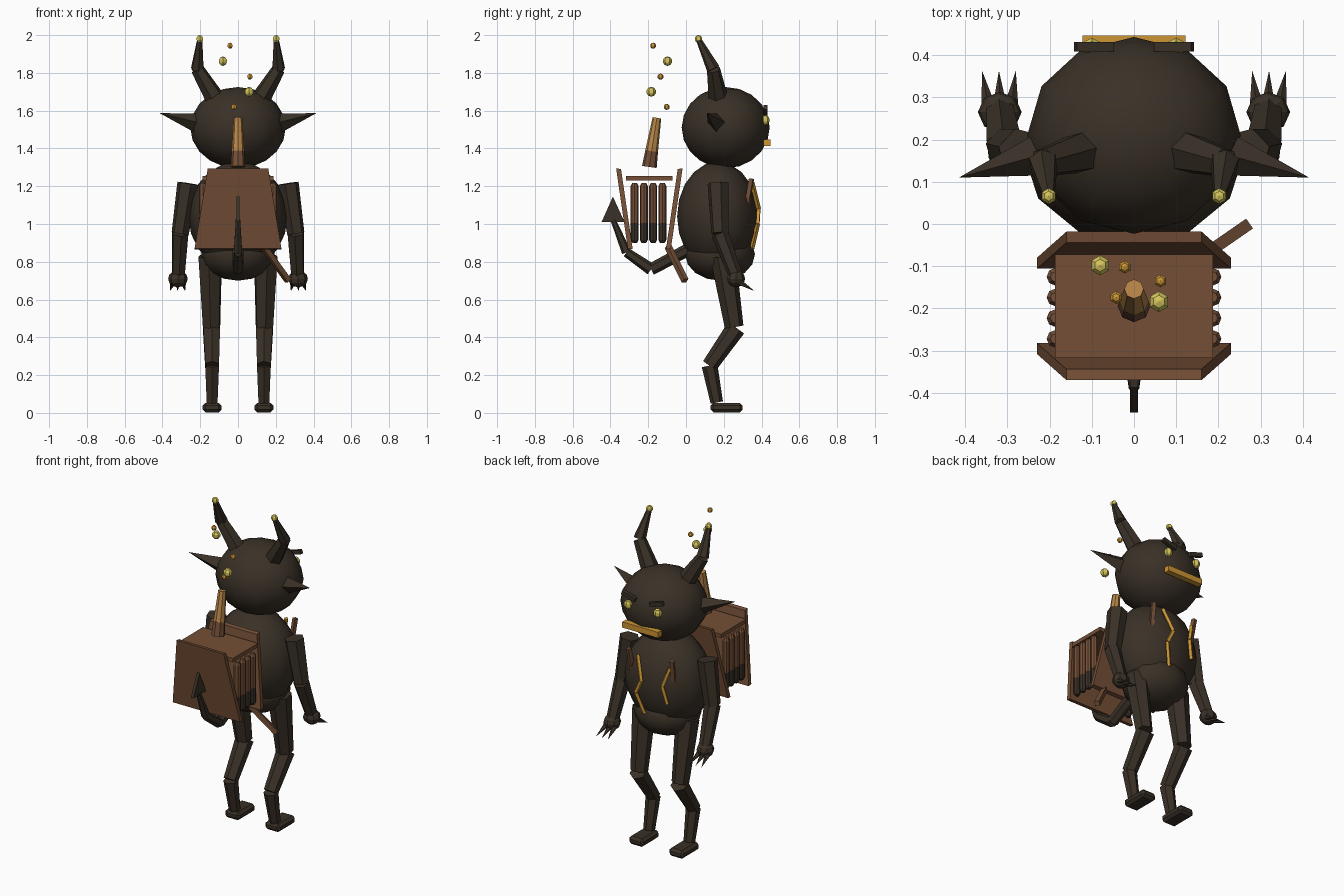
import bpy, bmesh, math
from mathutils import Vector, Matrix

if "Cube" in bpy.data.objects:
    bpy.data.objects.remove(bpy.data.objects["Cube"])


def material(name, r, g, b):
    m = bpy.data.materials.new(name)
    lin = [((c / 255 + 0.055) / 1.055) ** 2.4 for c in (r, g, b)]
    m.diffuse_color = (*lin, 1)
    m.use_nodes = True
    m.node_tree.nodes["Principled BSDF"].inputs["Base Color"].default_value = m.diffuse_color
    return m


CHAR = material("charcoal", 58, 49, 39)
BROWN = material("brown_wood", 116, 79, 54)
TAN = material("tan_metal", 184, 134, 72)
GOLD = material("ember_gold", 205, 150, 52)
YELLOW = material("glow_yellow", 214, 198, 92)


def finish(name, bm, mat, smooth=False):
    bmesh.ops.recalc_face_normals(bm, faces=bm.faces)
    for f in bm.faces:
        f.smooth = smooth
    me = bpy.data.meshes.new(name)
    bm.to_mesh(me)
    bm.free()
    me.materials.append(mat)
    ob = bpy.data.objects.new(name, me)
    bpy.context.collection.objects.link(ob)
    return ob


def ball(name, centre, radii, mat, seg=6, rings=5, smooth=False):
    bm = bmesh.new()
    m = Matrix.Translation(centre) @ Matrix.Diagonal((*radii, 1))
    bmesh.ops.create_uvsphere(bm, u_segments=seg, v_segments=rings, radius=1, matrix=m)
    return finish(name, bm, mat, smooth)


def tube(name, pts, radii, mat, sides=6, spin=0):
    """Chain of tapered segments through the points."""
    bm = bmesh.new()
    for i in range(len(pts) - 1):
        p, q = Vector(pts[i]), Vector(pts[i + 1])
        d = q - p
        m = (Matrix.Translation((p + q) / 2) @ d.to_track_quat('Z', 'Y').to_matrix().to_4x4()
             @ Matrix.Rotation(spin, 4, 'Z'))
        bmesh.ops.create_cone(bm, cap_ends=True, segments=sides, radius1=radii[i],
                              radius2=radii[i + 1], depth=d.length, matrix=m)
    return finish(name, bm, mat)


def box(name, centre, size, mat, tilt=0, bevel=0):
    bm = bmesh.new()
    m = Matrix.Translation(centre) @ Matrix.Rotation(tilt, 4, 'Y') @ Matrix.Diagonal((*size, 1))
    bmesh.ops.create_cube(bm, size=1, matrix=m)
    if bevel:
        bmesh.ops.bevel(bm, geom=bm.edges[:], offset=bevel, segments=1, affect='EDGES')
    return finish(name, bm, mat)


def prism(name, outline, depth, mat):
    """Extrude a flat outline along a vector."""
    bm = bmesh.new()
    face = bm.faces.new([bm.verts.new(p) for p in outline])
    new = bmesh.ops.extrude_face_region(bm, geom=[face])['geom']
    bmesh.ops.translate(bm, vec=depth, verts=[v for v in new if isinstance(v, bmesh.types.BMVert)])
    return finish(name, bm, mat)


# Body masses
ball("head", (0, .21, 1.51), (.253, .233, .215), CHAR, 12, 10, True)
ball("torso", (0, .168, 1.04), (.262, .215, .29), CHAR, 12, 10, True)
ball("pelvis", (0, .18, .84), (.195, .185, .14), CHAR, 12, 8, True)

for s, side in ((-1, "left"), (1, "right")):
    # Horns with glowing tips
    tube(side + "_horn", [(s * .125, .17, 1.67), (s * .215, .145, 1.82), (s * .202, .065, 1.98)],
         [.052, .036, .014], CHAR)
    ball(side + "_horn_tip", (s * .202, .066, 1.98), (.02, .02, .02), YELLOW)
    # Face
    tube(side + "_ear", [(s * .2, .17, 1.53), (s * .415, .11, 1.587)], [.056, 0], CHAR, 4)
    ball(side + "_eye", (s * .1, .42, 1.55), (.026, .022, .028), YELLOW)
    box(side + "_brow", (s * .095, .42, 1.605), (.092, .022, .024), CHAR, -s * .3)
    # Arms, hands and claws
    tube(side + "_arm", [(s * .265, .17, 1.215), (s * .306, .18, .95), (s * .316, .262, .73)],
         [.058, .047, .037], CHAR)
    ball(side + "_hand", (s * .318, .265, .71), (.052, .048, .045), CHAR, 8, 6)
    for dx in (-.04, 0, .04):
        tube(side + "_claw", [(s * .318 + dx * .7, .285, .69), (s * .32 + dx, .363, .645)],
             [.016, 0], CHAR, 5)
    # Legs and feet
    tube(side + "_thigh", [(s * .147, .195, .83), (s * .14, .255, .455)], [.068, .05], CHAR)
    tube(side + "_shin", [(s * .14, .265, .45), (s * .137, .125, .25), (s * .137, .163, .055)],
         [.052, .042, .033], CHAR)
    box(side + "_foot", (s * .137, .215, .028), (.1, .17, .05), CHAR, bevel=.015)
    # Shoulder straps
    tube(side + "_strap", [(s * .148, .347, 1.24), (s * .14, .322, 1.1)], [.016, .016],
         BROWN, 4, math.pi / 4)

# Mouth and chest cracks
box("mouth", (0, .429, 1.43), (.245, .036, .035), GOLD)
tube("long_crack", [(.085, .35, 1.22), (.037, .385, 1.08), (.075, .38, 1.0), (.037, .35, .87)],
     [.012] * 4, GOLD, 4, math.pi / 4)
tube("short_crack", [(-.13, .345, 1.19), (-.097, .37, 1.08), (-.122, .355, .97)],
     [.012] * 3, GOLD, 4, math.pi / 4)

# Tail with arrow tip
tube("tail", [(0, .05, .885), (0, -.185, .76), (0, -.315, .85), (0, -.385, 1.02)],
     [.034, .032, .025, .014], CHAR)
prism("tail_arrow", [(-.009, -.447, 1.01), (-.009, -.325, 1.01), (-.009, -.387, 1.145)],
      (.018, 0, 0), CHAR)

# Pack: two slanted end boards and a lid
for name, top, bottom, off in (("rear_board", -.37, -.308, .026), ("inner_board", -.018, -.08, -.026)):
    prism(name, [(-.16, top, 1.295), (.16, top, 1.295), (.23, bottom, .87), (-.23, bottom, .87)],
          (0, off, -.004), BROWN)
box("pack_lid", (0, -.195, 1.243), (.375, .245, .024), BROWN)

# Pack side rods, charred at the lower end
for s in (-1, 1):
    for i in range(4):
        y = -.272 + i * .049
        x = s * .186
        tube("rod", [(x, y, 1.005), (x, y, 1.2), (x, y, 1.217)], [.021, .021, .012], BROWN, 8)
        tube("rod_charred_end", [(x, y, .9), (x, y, .915), (x, y, 1.005)], [.012, .021, .021], CHAR, 8)

# Loose strap
tube("loose_strap", [(.135, -.095, .88), (.265, -.005, .7)], [.02, .02], BROWN, 4, math.pi / 4)

# Chimney
tube("chimney_base", [(0, -.194, 1.302), (0, -.182, 1.385)], [.039, .034], BROWN, 8)
tube("chimney_top", [(0, -.182, 1.385), (0, -.154, 1.562)], [.034, .023], TAN, 8)

# Rising sparks
for x, y, z, r, m in ((-.042, -.174, 1.944, .016, GOLD), (-.08, -.098, 1.862, .025, YELLOW),
                      (.063, -.135, 1.78, .016, GOLD), (.059, -.184, 1.70, .026, YELLOW),
                      (-.022, -.102, 1.62, .016, GOLD)):
    ball("spark", (x, y, z), (r, r, r), m)
